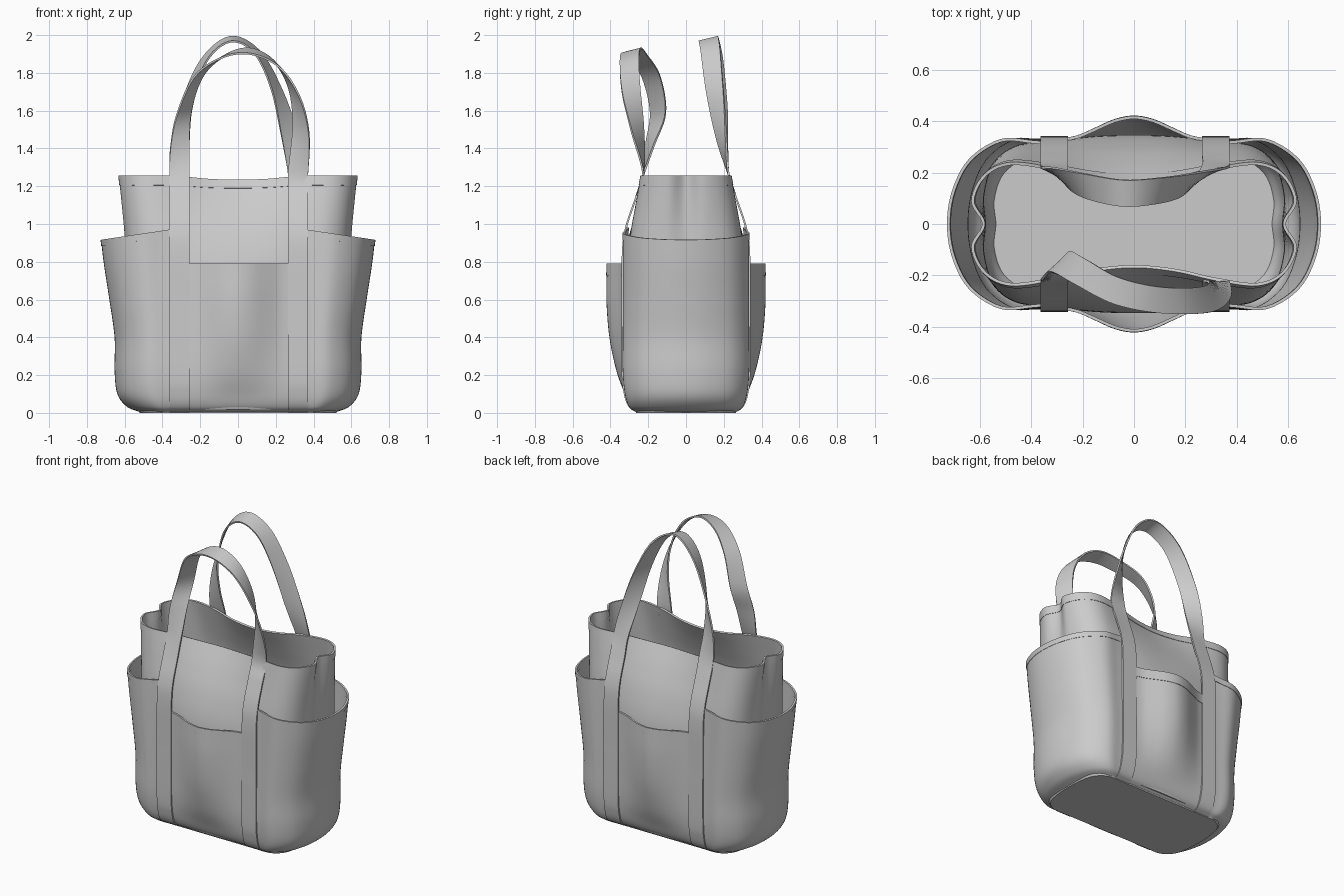
import bpy, bmesh, math
from mathutils import Vector

if "Cube" in bpy.data.objects:
    bpy.data.objects.remove(bpy.data.objects["Cube"])


def spline(pts, n, closed=False):
    """Catmull-Rom through any list of equal-length vectors, n steps per span."""
    m, out = len(pts), []
    for i in range(m if closed else m - 1):
        if closed:
            a, b, c, d = (pts[(i + k) % m] for k in (-1, 0, 1, 2))
        else:
            b, c = pts[i], pts[i + 1]
            a = pts[i - 1] if i else b * 2 - c
            d = pts[i + 2] if i + 2 < m else c * 2 - b
        for k in range(n):
            t = k / n
            out.append((b * 2 + (c - a) * t + (a * 2 - b * 5 + c * 4 - d) * t * t
                        + (b * 3 - a - c * 3 + d) * t ** 3) * 0.5)
    return out if closed else out + [pts[-1].copy()]


def loft(rows, nu, nv, closed=False):
    """Smooth a coarse grid of points along its rows and then between them."""
    rows = [spline(r, nu, closed) for r in rows]
    cols = [spline(list(c), nv) for c in zip(*rows)]
    return [list(r) for r in zip(*cols)]


def sheet(name, grid, thick=0.0, closed=False, floor=False, lid=False):
    """Turn a grid into a smooth mesh object, thickened evenly both ways."""
    w = len(grid[0])
    faces = [(j * w + i, j * w + (i + 1) % w, (j + 1) * w + (i + 1) % w, (j + 1) * w + i)
             for j in range(len(grid) - 1) for i in range(w if closed else w - 1)]
    if floor:
        faces.append(tuple(reversed(range(w))))
    if lid:
        faces.append(tuple(range((len(grid) - 1) * w, len(grid) * w)))
    me = bpy.data.meshes.new(name)
    me.from_pydata([p[:] for r in grid for p in r], [], faces)
    ob = bpy.data.objects.new(name, me)
    bpy.context.collection.objects.link(ob)
    bpy.ops.object.select_all(action='DESELECT')
    ob.select_set(True)
    bpy.context.view_layer.objects.active = ob
    if thick:
        mod = ob.modifiers.new("thickness", 'SOLIDIFY')
        mod.thickness, mod.offset = thick, 0
        bpy.ops.object.modifier_apply(modifier=mod.name)
    bm = bmesh.new()
    bm.from_mesh(me)
    bmesh.ops.recalc_face_normals(bm, faces=bm.faces)
    bm.to_mesh(me)
    bm.free()
    bpy.ops.object.shade_smooth_by_angle(angle=math.radians(40))
    return ob


def ring(quarter, z):
    """Mirror a quarter outline (from x=0 round to y=0) into a closed ring."""
    half = quarter + [(x, -y) for x, y in quarter[-2::-1]]
    full = half + [(-x, y) for x, y in half[-2:0:-1]]
    return [Vector((x, y, z)) for x, y in full]


# Inner bag: outline below, pinched outline at the mouth, blended upwards
LOW = [(0, .34), (.16, .335), (.32, .317), (.46, .30), (.55, .23), (.587, .11), (.58, 0)]
TOP = [(0, .165), (.16, .18), (.32, .215), (.48, .235), (.58, .19), (.628, .09), (.585, 0)]
rows = []
for z, t, sx, sy in [(.02, 0, .93, .84), (.1, 0, .98, .92), (.25, 0, 1, .97), (.5, 0, 1, 1),
                     (.75, 0, 1, 1), (.94, .24, 1, 1), (1.1, .6, 1, 1), (1.257, 1, 1, 1)]:
    q = [((a[0] + (b[0] - a[0]) * t) * sx, (a[1] + (b[1] - a[1]) * t) * sy)
         for a, b in zip(LOW, TOP)]
    r = ring(q, z)
    for p in r:
        p.z -= 0.025 * t ** 3 * max(0, 1 - (p.x / .35) ** 2)
    rows.append(r)
grid = loft(rows, 6, 6, True)
sheet("bag_body", grid, .007, closed=True, floor=True)
sheet("bag_body_hem", grid[-3:], .012, closed=True)

# Flat base
BASE = [(0, .262), (.15, .262), (.3, .262), (.42, .258), (.49, .2), (.515, .1), (.52, 0)]
sheet("base", loft([ring(BASE, 0), ring([(x * 1.02, y * 1.02) for x, y in BASE], .015)],
                   6, 1, True), closed=True, floor=True, lid=True)

# Side pockets wrapping from the front strap round to the back strap
WRAP = [(.29, .328), (.40, .328), (.52, .325), (.64, .25), (.705, .13), (.725, 0)]
WRAP += [(x, -y) for x, y in WRAP[-2::-1]]
for side, sx in (("right", 1), ("left", -1)):
    rows = []
    for z, xm, ys in [(.008, .52, .8), (.035, .585, .9), (.1, .635, .965), (.22, .65, 1),
                      (.4, .65, 1), (.6, .677, 1), (.8, .706, 1), (.95, .722, 1)]:
        r = []
        for x, y in WRAP:
            px = .29 + (x - .29) * (xm - .29) / .435
            h = (z / .95) ** 4
            dy = h * .02 * max(0, (.47 - px) / .18)
            r.append(Vector((sx * px, math.copysign(abs(y) * ys - dy, y),
                             z + h * (.03 - .15 * (px - .3)))))
        rows.append(r)
    grid = loft(rows, 5, 8)
    sheet(side + "_side_pocket", grid, .007)
    sheet(side + "_side_pocket_hem", grid[-3:], .012)

# Bulging pockets between the straps, front and back
for side, sy in (("front", -1), ("back", 1)):
    rows = []
    for z, y, b in [(.008, .26, 0), (.035, .292, 0), (.1, .315, .005), (.22, .327, .037),
                    (.4, .327, .075), (.6, .327, .091), (.79, .327, .088)]:
        rows.append([Vector((x, sy * (y + b * math.cos(math.pi * x / .58) ** 2), z))
                     for x in (-.29, -.22, -.15, -.075, 0, .075, .15, .22, .29)])
    grid = loft(rows, 3, 6)
    sheet(side + "_pocket", grid, .007)
    sheet(side + "_pocket_hem", grid[-3:], .012)

# Straps: up the bag, over as a twisting handle, and down again
RISE = [(.262, .008), (.3, .035), (.324, .1), (.336, .22), (.336, .6), (.334, .86),
        (.315, .99), (.268, 1.13)]
FRONT = [((-.31, -.226, 1.26), (1, 0, 0)), ((-.307, -.19, 1.42), (.9, .4, 0)),
         ((-.285, -.148, 1.59), (.65, .75, 0)), ((-.21, -.185, 1.78), (.4, .9, 0)),
         ((-.08, -.255, 1.885), (.15, 1, .1)), ((.06, -.29, 1.915), (0, 1, .27)),
         ((.2, -.30, 1.85), (-.2, 1, .25)), ((.295, -.29, 1.70), (-.4, .9, .1)),
         ((.332, -.258, 1.5), (-.75, .6, 0)), ((.318, -.226, 1.26), (-1, 0, 0))]
BACK = [((-.31, .226, 1.26), (1, 0, 0)), ((-.307, .197, 1.42), (.9, -.4, 0)),
        ((-.275, .175, 1.62), (.6, -.8, 0)), ((-.18, .145, 1.865), (.25, -.95, -.1)),
        ((-.04, .12, 1.978), (0, -1, -.25)), ((.1, .13, 1.91), (-.25, -.95, -.1)),
        ((.205, .152, 1.71), (-.5, -.85, 0)), ((.28, .188, 1.45), (-.85, -.45, 0)),
        ((.318, .226, 1.26), (-1, 0, 0))]
for side, sy, arch in (("front", -1, FRONT), ("back", 1, BACK)):
    up = [((-.31, sy * y, z), (1, 0, 0)) for y, z in RISE]
    down = [((.318, sy * y, z), (-1, 0, 0)) for y, z in reversed(RISE)]
    path = up + arch + down
    pos = spline([Vector(p) for p, w in path], 6)
    wid = spline([Vector(w) for p, w in path], 6)
    grid = [[p + w.normalized() * k for k in (-.053, 0, .053)] for p, w in zip(pos, wid)]
    sheet(side + "_strap_handle", grid, .01)
